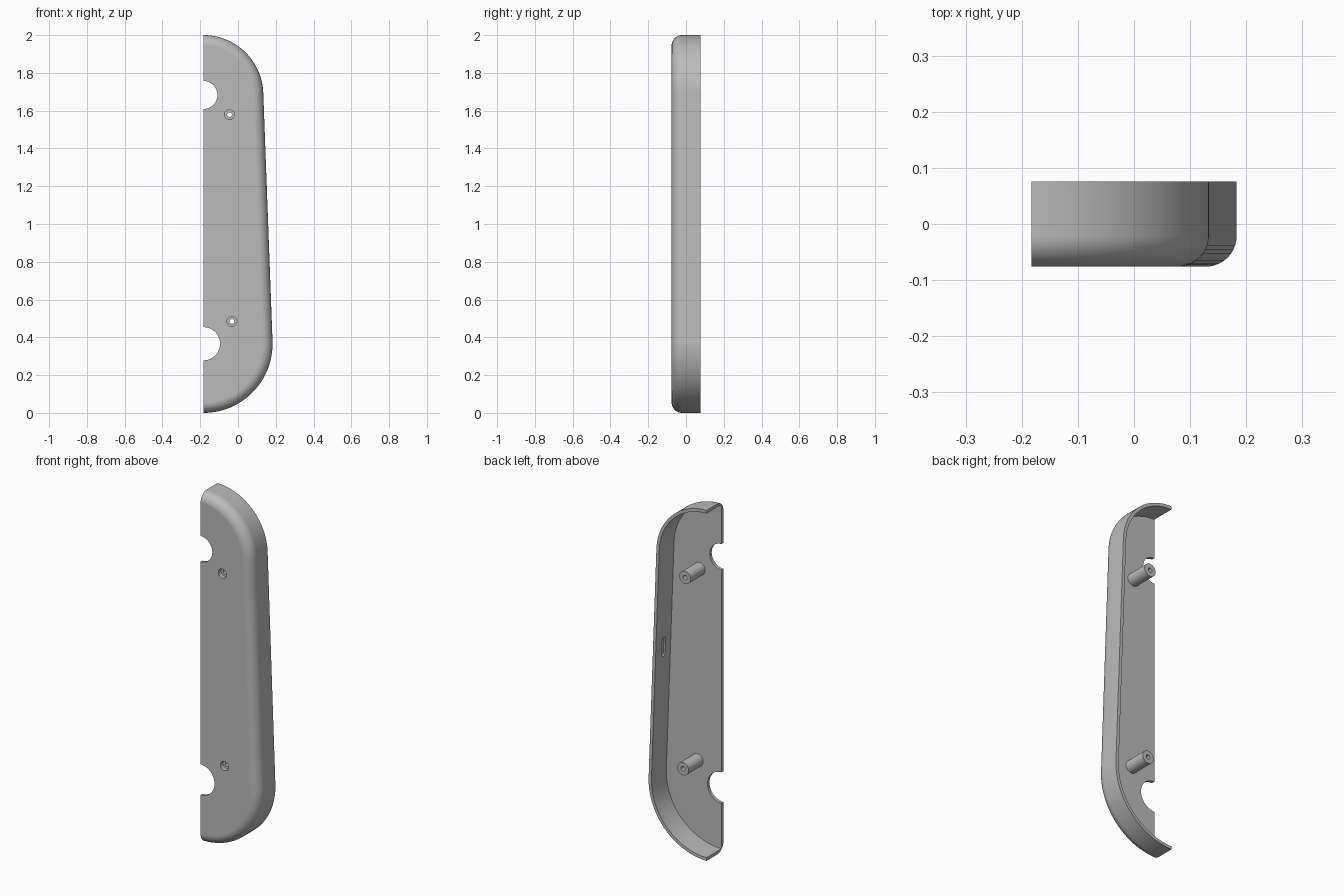
import bpy, bmesh, math
from mathutils import Matrix, Vector

if "Cube" in bpy.data.objects:
    bpy.data.objects.remove(bpy.data.objects["Cube"], do_unlink=True)

CUT_X = -0.183                      # flat open side
TOP_R, LOW_R = 0.317, 0.366         # end radii
TOP_Z, LOW_Z = 2 - TOP_R, LOW_R     # end centres
FRONT, RIM = -0.076, 0.076
FILLET, WALL = 0.055, 0.018
TILT = math.asin((LOW_R - TOP_R) / (TOP_Z - LOW_Z))

plastic = bpy.data.materials.new("grey plastic")
plastic.use_nodes = True
grey = (0.5, 0.5, 0.5, 1)
plastic.diffuse_color = grey
plastic.node_tree.nodes["Principled BSDF"].inputs["Base Color"].default_value = grey


def make_object(name, bm):
    bmesh.ops.recalc_face_normals(bm, faces=bm.faces)
    mesh = bpy.data.meshes.new(name)
    bm.to_mesh(mesh)
    bm.free()
    mesh.materials.append(plastic)
    obj = bpy.data.objects.new(name, mesh)
    bpy.context.collection.objects.link(obj)
    return obj


def rod(name, x, z, radius, y0, y1):
    """Cylinder running front to back."""
    bm = bmesh.new()
    place = Matrix.Translation((x, (y0 + y1) / 2, z)) @ Matrix.Rotation(math.pi / 2, 4, "X")
    bmesh.ops.create_cone(bm, cap_ends=True, segments=40, radius1=radius,
                          radius2=radius, depth=y1 - y0, matrix=place)
    return make_object(name, bm)


def outline(inset, steps=28):
    """Half outline from the top, down the sloping side, to the bottom."""
    points = []
    for z, r, start, end in ((TOP_Z, TOP_R, math.pi / 2, TILT),
                             (LOW_Z, LOW_R, TILT, -math.pi / 2)):
        for i in range(steps + 1):
            a = start + (end - start) * i / steps
            points.append((CUT_X + (r - inset) * math.cos(a), z + (r - inset) * math.sin(a)))
    return points


def make_shell():
    # wall section: inner floor, inner rim, outer rim, rounded front edge
    section = [(WALL, FRONT + WALL), (WALL, RIM), (0, RIM)]
    for i in range(11):
        a = math.pi / 2 * i / 10
        section.append((FILLET * (1 - math.cos(a)), FRONT + FILLET * (1 - math.sin(a))))
    bm = bmesh.new()
    rows = [[bm.verts.new((x, y, z)) for x, z in outline(inset)] for inset, y in section]
    for a, b in zip(rows, rows[1:]):
        for i in range(len(a) - 1):
            bm.faces.new((a[i], a[i + 1], b[i + 1], b[i]))
    bm.faces.new(rows[0])
    bm.faces.new(rows[-1])
    bm.faces.new([r[0] for r in rows] + [r[-1] for r in reversed(rows)])
    return make_object("half_shell", bm)


def slot_cutter():
    # shallow rounded slot on the inside of the long wall
    bm = bmesh.new()
    bmesh.ops.create_cone(bm, cap_ends=True, segments=24, radius1=0.015, radius2=0.015, depth=0.02)
    for v in bm.verts:
        v.co.y += math.copysign(0.04, v.co.y) if abs(v.co.y) > 1e-5 else 0
    z = 1.11
    x = CUT_X + LOW_R / math.cos(TILT) - (z - LOW_Z) * math.tan(TILT) - WALL
    axes = Matrix(((0, 0, 1, 0), (1, 0, 0, 0), (0, 1, 0, 0), (0, 0, 0, 1)))
    bm.transform(Matrix.Translation((x, 0.005, z)) @ Matrix.Rotation(-TILT, 4, "Y") @ axes)
    return make_object("slot_cutter", bm)


def carve(obj, cutters):
    for cutter in cutters:
        mod = obj.modifiers.new("cut", "BOOLEAN")
        mod.operation, mod.solver, mod.object = "DIFFERENCE", "EXACT", cutter
    graph = bpy.context.evaluated_depsgraph_get()
    mesh = bpy.data.meshes.new_from_object(obj.evaluated_get(graph))
    obj.modifiers.clear()
    obj.data = mesh


shell = make_shell()

# Large half-round openings along the open side
openings = [rod("upper_opening", CUT_X, TOP_Z, 0.074, -0.2, 0.2),
            rod("lower_opening", CUT_X, LOW_Z, 0.088, -0.2, 0.2)]

# Screw posts with a through hole and a wide recess at the front
posts, bores = [], []
for label, x, z in (("upper", -0.045, 1.579), ("lower", -0.032, 0.484)):
    post = rod(label + "_screw_post", x, z, 0.036, FRONT + 0.006, 0.073)
    pair = [rod("screw_hole", x, z, 0.0125, -0.2, 0.2),
            rod("screw_recess", x, z, 0.026, -0.2, FRONT + 0.025)]
    carve(post, pair)
    posts.append(post)
    bores += pair

slot = slot_cutter()
carve(shell, openings + bores + [slot])
for cutter in openings + bores + [slot]:
    bpy.data.objects.remove(cutter, do_unlink=True)

# Smooth shading with crisp edges and flat plates
bpy.ops.object.select_all(action="DESELECT")
for obj in [shell] + posts:
    obj.select_set(True)
bpy.context.view_layer.objects.active = shell
bpy.ops.object.shade_smooth_by_angle(angle=math.radians(30))
for obj in [shell] + posts:
    mod = obj.modifiers.new("flat_plates", "WEIGHTED_NORMAL")
    mod.keep_sharp = True
